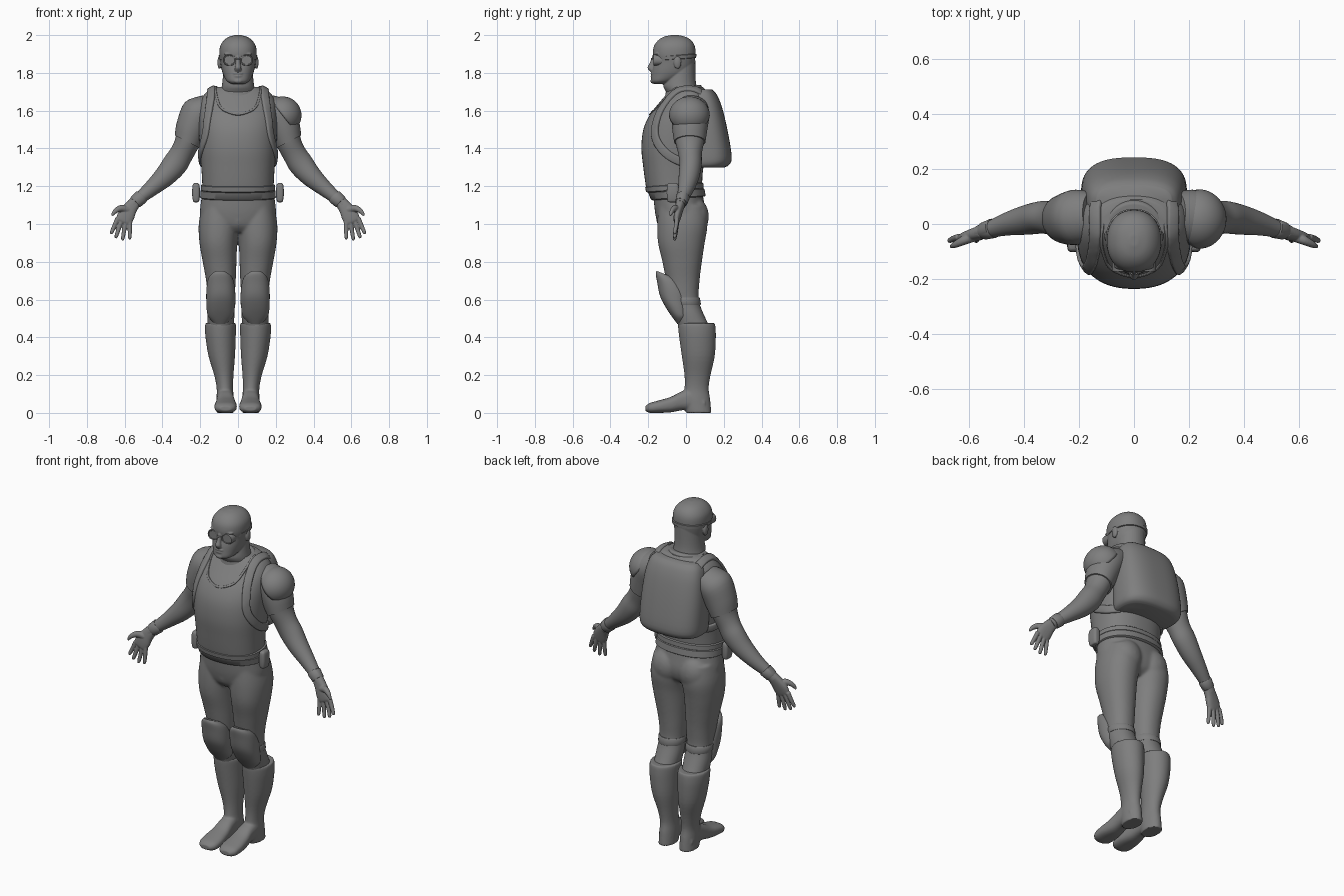
import bpy, bmesh
from math import cos, sin, pi, radians, copysign
from mathutils import Vector, Matrix
from mathutils.bvhtree import BVHTree

dark = bpy.data.materials.new("dark_grey")
dark.diffuse_color = (.21, .21, .21, 1)


def spline(rows, sub):
    """Catmull-Rom interpolation of rows of numbers."""
    out = []
    for i in range(len(rows) - 1):
        a, b, c, d = (rows[max(0, min(len(rows) - 1, i + k))] for k in (-1, 0, 1, 2))
        for s in range(sub):
            t = s / sub
            out.append([0.5 * (2 * q + (r - p) * t + (2 * p - 5 * q + 4 * r - w) * t * t
                               + (3 * q - p - 3 * r + w) * t ** 3) for p, q, r, w in zip(a, b, c, d)])
    return out + [list(rows[-1])]


def loft(bm, rings, p=2.0, n=32, sub=4, mirror=False):
    """Skin superellipse rings (centre, u, v), optionally on both sides."""
    rows = spline([[*c, *u, *v] for c, u, v in rings], sub)
    for sx in ((1, -1) if mirror else (1,)):
        loops = []
        for r in rows:
            c, u, v = Vector(r[:3]), Vector(r[3:6]), Vector(r[6:])
            loop = []
            for k in range(n):
                a = 2 * pi * k / n
                ca, sa = cos(a), sin(a)
                q = c + u * copysign(abs(ca) ** (2 / p), ca) + v * copysign(abs(sa) ** (2 / p), sa)
                loop.append(bm.verts.new((q.x * sx, q.y, q.z)))
            loops.append(loop)
        for a, b in zip(loops, loops[1:]):
            for k in range(n):
                bm.faces.new((a[k], a[(k + 1) % n], b[(k + 1) % n], b[k]))
        bm.faces.new(loops[0])
        bm.faces.new(loops[-1])


def level(z, x0, x1, y0, y1, dz=0):
    """Ring around z from bounds; dz tips the back edge up or down."""
    return (Vector(((x0 + x1) / 2, (y0 + y1) / 2, z + dz / 2)),
            Vector(((x1 - x0) / 2, 0, 0)), Vector((0, (y1 - y0) / 2, dz / 2)))


def sym(z, hw, y0, y1, dz=0):
    return level(z, -hw, hw, y0, y1, dz)


def frontal(y, x0, x1, z0, z1):
    return (Vector(((x0 + x1) / 2, y, (z0 + z1) / 2)),
            Vector(((x1 - x0) / 2, 0, 0)), Vector((0, 0, (z1 - z0) / 2)))


def limb(path, grow=0):
    """Rings square to a path of (x, y, z, in-plane radius, depth radius)."""
    pts, rings = [Vector(q[:3]) for q in path], []
    for i, q in enumerate(path):
        t = (pts[min(i + 1, len(pts) - 1)] - pts[max(i - 1, 0)]).normalized()
        v = (Vector((0, 1, 0)) - t * t.y).normalized()
        rings.append((pts[i], t.cross(v).normalized() * (q[3] + grow), v * (q[4] + grow)))
    return rings


def ribbon(bm, tree, pts, w, th, mirror=True):
    """Flat strip that follows the surface held in the tree."""
    hits = [tree.find_nearest(Vector(q))[:2] for q in spline(pts, 8)]
    rings = []
    for i, (c, nrm) in enumerate(hits):
        t = (hits[min(i + 1, len(hits) - 1)][0] - hits[max(i - 1, 0)][0]).normalized()
        rings.append((c, t.cross(nrm).normalized() * w / 2, nrm * th))
    loft(bm, rings, 4, 16, 1, mirror)


def blob(bm, c, r, mirror=False):
    for sx in ((1, -1) if mirror else (1,)):
        m = Matrix.Translation((c[0] * sx, c[1], c[2])) @ Matrix.Diagonal((*r, 1))
        bmesh.ops.create_uvsphere(bm, u_segments=24, v_segments=14, radius=1, matrix=m)


def finish(name, bm, voxel=0, smooth=4):
    bmesh.ops.recalc_face_normals(bm, faces=bm.faces)
    me = bpy.data.meshes.new(name)
    bm.to_mesh(me)
    bm.free()
    me.materials.append(dark)
    ob = bpy.data.objects.new(name, me)
    bpy.context.collection.objects.link(ob)
    if voxel:
        m = ob.modifiers.new("blend", 'REMESH')
        m.mode, m.voxel_size, m.use_smooth_shade = 'VOXEL', voxel, True
        m = ob.modifiers.new("soften", 'SMOOTH')
        m.factor, m.iterations = 0.5, smooth
    else:
        bpy.ops.object.select_all(action='DESELECT')
        ob.select_set(True)
        bpy.context.view_layer.objects.active = ob
        bpy.ops.object.shade_smooth_by_angle(angle=radians(45))
    return ob


def part(name, rings, **kw):
    bm = bmesh.new()
    loft(bm, rings, **kw)
    return finish(name, bm)


# Vest over the torso
bm = bmesh.new()
loft(bm, [sym(*r) for r in [
    (1.185, .19, -.208, .085), (1.21, .189, -.214, .085), (1.3, .194, -.226, .092),
    (1.4, .203, -.236, .115), (1.5, .207, -.226, .135), (1.58, .207, -.19, .14),
    (1.65, .198, -.135, .13), (1.70, .165, -.092, .11), (1.725, .12, -.07, .09)]], p=2.3, n=64)
bmesh.ops.recalc_face_normals(bm, faces=bm.faces)
bm.verts.index_update()
bm.faces.ensure_lookup_table()
tree = BVHTree.FromPolygons([v.co.copy() for v in bm.verts], [[v.index for v in f.verts] for f in bm.faces])
finish("vest", bm)

# Backpack straps, vest neckline and shirt collar
bm = bmesh.new()
ribbon(bm, tree, [(.14, .14, 1.66), (.143, .07, 1.71), (.145, -.03, 1.72), (.152, -.11, 1.66), (.168, -.16, 1.56),
                  (.18, -.165, 1.46), (.2, -.1, 1.37), (.21, 0, 1.32), (.17, .09, 1.31)], .045, .012)
finish("backpack_straps", bm)
bm = bmesh.new()
ribbon(bm, tree, [(-.115, 0, 1.74), (-.115, -.09, 1.68), (-.09, -.18, 1.625), (0, -.22, 1.60),
                  (.09, -.18, 1.625), (.115, -.09, 1.68), (.115, 0, 1.74)], .012, .005, False)
finish("vest_neckline", bm)
part("collar", [sym(1.665, .12, -.112, .1, .04), sym(1.69, .108, -.108, .086, .035),
                sym(1.7, .1, -.106, .078, .035), sym(1.702, .09, -.1, .07, .035)], n=40)

# Backpack
part("backpack", [sym(*r) for r in [
    (1.3, .165, -.02, .205), (1.315, .184, -.02, .23), (1.36, .192, -.02, .242), (1.5, .19, -.02, .219),
    (1.62, .178, -.01, .19), (1.685, .16, .0, .163), (1.712, .135, .03, .138)]], p=2.7, n=64)

# Belt, vest hem and hip pouches
part("belt", [sym(1.125, .192, -.176, .098, .02), sym(1.13, .2, -.186, .104, .02),
              sym(1.165, .199, -.2, .098, .02), sym(1.17, .192, -.19, .09, .02)], p=2.2, n=64, sub=1)
part("vest_hem", [sym(1.165, .188, -.2, .088, .02), sym(1.17, .196, -.212, .094, .02),
                  sym(1.195, .196, -.216, .092, .02), sym(1.2, .188, -.206, .086, .02)], p=2.3, n=64, sub=1)
part("hip_pouches", [level(z, .222 - a, .222 + a, -.07 - b, -.07 + b) for z, a, b in
                     [(1.115, .008, .018), (1.122, .016, .028), (1.16, .021, .032), (1.205, .018, .03),
                      (1.217, .009, .02)]], p=3.5, mirror=True)

# Hips and legs, blended
bm = bmesh.new()
loft(bm, [sym(*r) for r in [(1.2, .183, -.175, .08), (1.12, .196, -.17, .095), (1.05, .2, -.162, .105),
                            (.99, .17, -.145, .09), (.955, .07, -.115, .05)]], p=2.2, n=48)
loft(bm, [level(*r) for r in [
    (1.1, .01, .19, -.145, .1), (1.0, -.006, .208, -.152, .114), (.9, .004, .204, -.148, .099),
    (.8, .008, .187, -.125, .084), (.7, .012, .169, -.105, .072), (.6, .018, .16, -.085, .068),
    (.52, .018, .163, -.06, .095), (.44, .025, .16, -.035, .135)]], p=2.15, n=40, mirror=True)
blob(bm, (.088, .045, 1.04), (.088, .076, .1), True)
blob(bm, (0, -.09, 1.03), (.06, .068, .075))
finish("hips_and_legs", bm, .006, 18)

# Boots
bm = bmesh.new()
loft(bm, [level(*r) for r in [
    (.475, .012, .172, -.042, .152), (.455, .01, .175, -.042, .156), (.4, .012, .172, -.036, .158),
    (.3, .016, .156, -.022, .152), (.2, .024, .126, -.008, .13), (.13, .026, .113, -.008, .12),
    (.07, .022, .114, -.02, .128), (.0, .022, .114, .0, .134)]], n=40, mirror=True)
loft(bm, [frontal(*r) for r in [
    (.1, .03, .11, .02, .08), (.04, .025, .112, .015, .13), (-.02, .02, .112, .014, .115),
    (-.08, .012, .119, .003, .085), (-.14, .006, .125, .0, .067), (-.19, .012, .12, .0, .053),
    (-.215, .035, .097, .01, .036)]], p=2.5, mirror=True)
finish("boots", bm, .005, 6)

# Knee pads and straps
part("knee_pads", [level(*r) for r in [
    (.752, .05, .14, -.155, -.03, -.05), (.735, .027, .158, -.16, -.01, -.06), (.69, .016, .167, -.152, .01, -.07),
    (.62, .014, .168, -.138, .015, -.05), (.56, .018, .166, -.108, .015, -.02), (.51, .025, .158, -.075, .015, 0),
    (.47, .05, .135, -.045, .01, .03)]], p=2.2, mirror=True, n=40)
part("knee_straps", [level(.57, .017, .162, -.07, .077), level(.575, .014, .165, -.075, .079),
                     level(.605, .014, .165, -.08, .074), level(.61, .017, .162, -.08, .071)],
     mirror=True, sub=1)

# Arms, sleeves and wrist bands
arm = [(.15, .03, 1.62, .065, .08), (.208, .025, 1.585, .088, .094), (.242, .02, 1.51, .081, .088),
       (.27, .02, 1.43, .066, .075), (.3, .022, 1.37, .063, .062), (.335, .024, 1.315, .066, .059),
       (.39, .015, 1.25, .056, .054), (.46, .0, 1.187, .042, .042), (.525, -.02, 1.133, .032, .03),
       (.56, -.03, 1.1, .032, .026)]
part("arms", limb(arm), n=40, mirror=True)
part("sleeves", limb(arm[:3] + [(.268, .02, 1.435, .069, .077), (.308, .02, 1.38, .06, .06)], .006)[:-1],
     n=40, mirror=True)
part("wrist_bands", limb([(.51, -.015, 1.146, .036, .034), (.513, -.016, 1.143, .039, .036),
                          (.543, -.025, 1.116, .036, .032), (.546, -.026, 1.113, .033, .03)]),
     mirror=True, sub=1)

# Hands
bm = bmesh.new()
loft(bm, limb([(.545, -.027, 1.115, .031, .025), (.572, -.037, 1.08, .038, .023), (.592, -.045, 1.045, .045, .02),
               (.606, -.05, 1.015, .041, .015), (.61, -.05, 1.005, .03, .008)]), p=2.4, n=24, mirror=True)
for kx, kz, tx, tz in [(.572, 1.03, .573, .918), (.593, 1.02, .612, .913),
                       (.617, 1.02, .648, .925), (.637, 1.03, .673, .947)]:
    loft(bm, limb([(kx, -.048, kz, .013, .013), ((kx + tx) / 2, -.053, (kz + tz) / 2, .0115, .0115),
                   (tx * .9 + kx * .1, -.06, tz * .9 + kz * .1, .0095, .0095),
                   (tx, -.062, tz, .004, .004)]), n=14, mirror=True)
loft(bm, limb([(.585, -.045, 1.075, .02, .02), (.62, -.06, 1.083, .018, .017), (.65, -.075, 1.068, .013, .012),
               (.667, -.083, 1.045, .006, .006)]), n=14, mirror=True)
finish("hands", bm, .0035, 2)

# Shoulder plate on one side only
bm = bmesh.new()
bmesh.ops.create_uvsphere(bm, u_segments=40, v_segments=24, radius=1)
bmesh.ops.delete(bm, geom=[v for v in bm.verts if v.co.z < -.01], context='VERTS')
bm.transform(Matrix.Translation((.236, .018, 1.575)) @ Matrix.Rotation(radians(52), 4, 'Y')
             @ Matrix.Diagonal((.1, .108, .1, 1)))
plate = finish("shoulder_plate", bm)
mod = plate.modifiers.new("thickness", 'SOLIDIFY')
mod.thickness = .012

# Head, neck and facial features, blended
bm = bmesh.new()
loft(bm, [sym(*r) for r in [
    (1.742, .035, -.172, -.11), (1.757, .06, -.184, -.06), (1.79, .078, -.182, .01), (1.82, .087, -.178, .035),
    (1.86, .094, -.17, .046), (1.9, .099, -.176, .051), (1.94, .095, -.17, .047), (1.97, .077, -.15, .03),
    (1.99, .05, -.12, .0), (2.0, .015, -.08, -.04)]], p=2.2, n=48)
loft(bm, [sym(*r) for r in [(1.64, .12, -.095, .09), (1.69, .096, -.102, .068), (1.73, .086, -.12, .056),
                            (1.78, .08, -.11, .05), (1.87, .075, -.09, .049)]], n=40)
loft(bm, limb([(0, -.165, 1.885, .012, .014), (0, -.178, 1.85, .012, .014), (0, -.186, 1.827, .017, .018),
               (0, -.178, 1.812, .018, .012)]), n=16)
blob(bm, (0, -.176, 1.797), (.028, .012, .007))
blob(bm, (0, -.176, 1.783), (.025, .012, .007))
blob(bm, (0, -.176, 1.757), (.024, .013, .013))
blob(bm, (.04, -.152, 1.9), (.035, .015, .009), True)
blob(bm, (.098, -.045, 1.855), (.011, .02, .034), True)
finish("head", bm, .0035, 4)

# Goggles: rims with inset lenses, bridge and strap
bm = bmesh.new()
loft(bm, [frontal(y, .045 - r, .045 + r, 1.868 - r * .85, 1.868 + r * .85) for y, r in
          [(-.11, .034), (-.168, .035), (-.173, .033), (-.173, .029), (-.169, .027)]],
     sub=1, mirror=True, p=2.3)
blob(bm, (0, -.18, 1.874), (.014, .006, .005))
finish("goggles", bm)
part("goggle_strap", [sym(1.863, .094, -.16, .046, .015), sym(1.866, .1, -.163, .054, .015),
                      sym(1.884, .102, -.163, .055, .015), sym(1.887, .096, -.16, .05, .015)],
     p=2.2, n=48, sub=1)
